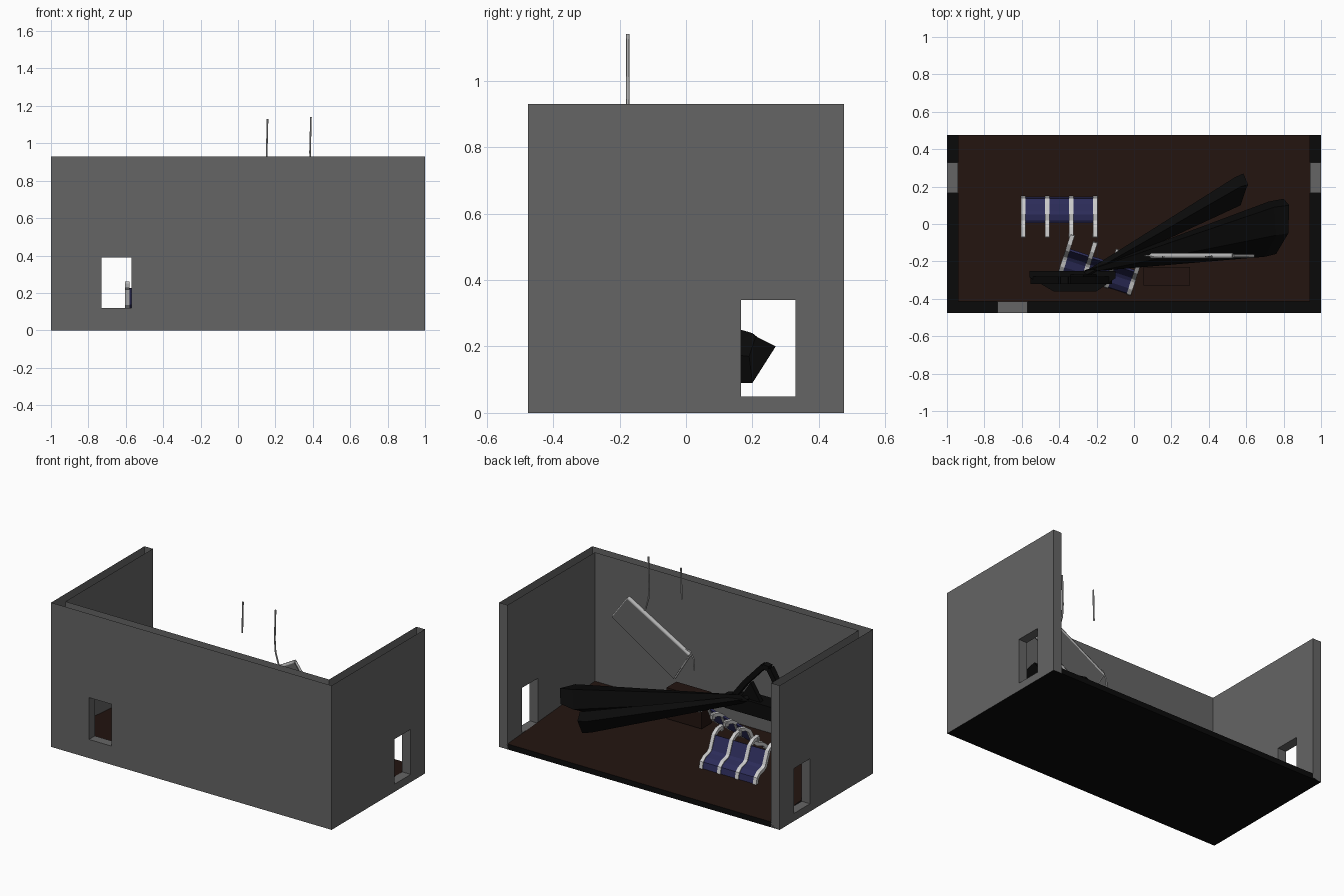
import bpy, bmesh
from math import radians, cos, sin
from mathutils import Vector, Matrix

if "Cube" in bpy.data.objects:
    bpy.data.objects.remove(bpy.data.objects["Cube"])


def mat(name, rgb):
    m = bpy.data.materials.new(name)
    m.diffuse_color = (*rgb, 1)
    m.use_nodes = True
    m.node_tree.nodes["Principled BSDF"].inputs["Base Color"].default_value = m.diffuse_color
    return m


GREY = mat("concrete", (.13, .13, .13))
BROWN = mat("dark_wood", (.016, .007, .005))
BLACK = mat("black_cloth", (.003, .003, .003))
BLUE = mat("seat_blue", (.025, .025, .10))
WHITE = mat("frame_white", (.7, .7, .68))
METAL = mat("metal", (.45, .45, .45))


def mesh(name, verts, faces, m=None, fix=True):
    me = bpy.data.meshes.new(name)
    me.from_pydata(verts, [], faces)
    ob = bpy.data.objects.new(name, me)
    bpy.context.collection.objects.link(ob)
    if m:
        me.materials.append(m)
    if fix:
        bm = bmesh.new()
        bm.from_mesh(me)
        bmesh.ops.recalc_face_normals(bm, faces=bm.faces)
        bm.to_mesh(me)
        bm.free()
    return ob


def loft(name, rings, m):
    n = len(rings[0])
    verts = [v for r in rings for v in r]
    faces = [(k*n + i, k*n + (i+1) % n, (k+1)*n + (i+1) % n, (k+1)*n + i)
             for k in range(len(rings) - 1) for i in range(n)]
    faces += [tuple(range(n)), tuple(range(len(verts) - n, len(verts)))]
    return mesh(name, verts, faces, m)


def box(name, x0, x1, y0, y1, z0, z1, m=None):
    ring = lambda z: [(x0, y0, z), (x1, y0, z), (x1, y1, z), (x0, y1, z)]
    return loft(name, [ring(z0), ring(z1)], m)


def tube(name, pts, r, m):
    cu = bpy.data.curves.new(name, 'CURVE')
    cu.dimensions = '3D'
    cu.bevel_depth, cu.bevel_resolution, cu.use_fill_caps = r, 1, True
    sp = cu.splines.new('POLY')
    sp.points.add(len(pts) - 1)
    for p, q in zip(sp.points, pts):
        p.co = (*q, 1)
    ob = bpy.data.objects.new(name, cu)
    bpy.context.collection.objects.link(ob)
    cu.materials.append(m)
    return ob


def strip(name, prof, t, x0, x1, m):
    """Thick ribbon following a (y, z) profile, spanning x0..x1."""
    P = [Vector(p) for p in prof]
    rings = []
    for i, p in enumerate(P):
        d = (P[min(i+1, len(P)-1)] - P[max(i-1, 0)]).normalized()
        o = Vector((-d.y, d.x)) * t / 2
        a, b = p + o, p - o
        rings.append([(x0, *a), (x1, *a), (x1, *b), (x0, *b)])
    return loft(name, rings, m)


# Three walls in a U, hollow and open at the top, with window openings
plan = [(-1, .475), (-1, -.475), (1, -.475), (1, .475),
        (.94, .475), (.94, -.415), (-.94, -.415), (-.94, .475)]
walls = loft("walls", [[(x, y, z) for x, y in plan] for z in (0, .93)], GREY)
cutters = [box("side_window_cutter", -1.2, 1.2, .165, .33, .05, .34),
           box("front_window_cutter", -.73, -.57, -.6, -.3, .12, .39)]
for c in cutters:
    c.hide_render = True
    md = walls.modifiers.new("window", 'BOOLEAN')
    md.object, md.operation, md.solver = c, 'DIFFERENCE', 'EXACT'
dg = bpy.context.evaluated_depsgraph_get()
cut = bpy.data.meshes.new_from_object(walls.evaluated_get(dg))
walls.modifiers.clear()
walls.data = cut
for c in cutters:
    bpy.data.objects.remove(c)
bm = bmesh.new()
bm.from_mesh(cut)
ends = [f for f in bm.faces if abs(f.normal.z) > .9
        and (f.calc_center_median().z > .92 or f.calc_center_median().z < .01)]
bmesh.ops.delete(bm, geom=ends, context='FACES')
bm.to_mesh(cut)
bm.free()

# Base and raked floor
mesh("base", [(-1, -.475, 0), (1, -.475, 0), (1, .475, 0), (-1, .475, 0),
              (.94, .475, .035), (-.94, .475, .035)],
     [(3, 2, 1, 0), (2, 3, 5, 4)], BLACK, False)
mesh("floor", [(-.94, -.415, .10), (.94, -.415, .10), (.94, .475, .035), (-.94, .475, .035)],
     [(0, 1, 2, 3)], BROWN, False)

# Two banks of three seats with four curved frames each
FRAME = [(-.175, .25), (-.125, .245), (-.095, .225), (-.06, .14),
         (-.04, .125), (0, .115), (.025, .095), (.035, .05)]


def seat_bank(name, loc, turn):
    parts = []
    for i in range(4):
        x = -.192 + i * .128
        parts.append(strip(f"{name}_frame_{i+1}", FRAME, .022, x-.012, x+.012, WHITE))
        parts.append(box(f"{name}_foot_{i+1}", x-.013, x+.013, -.178, -.155, .225, .25, METAL))
    for i in range(3):
        x = -.18 + i * .128
        parts.append(strip(f"{name}_back_{i+1}", FRAME[2:5], .012, x, x+.104, BLUE))
        parts.append(strip(f"{name}_seat_{i+1}", FRAME[4:], .012, x, x+.104, BLUE))
    M = Matrix.Translation(loc) @ Matrix.Rotation(radians(turn), 4, 'Z')
    for p in parts:
        p.matrix_world = M


seat_bank("upright_bank", (-.4, .105, 0), 0)
seat_bank("turned_bank", (-.2, -.285, .01), 162)

# Fallen black drapes tapering to one knot
loft("drape_rear", [
    [(-.27, -.26, .37), (-.25, -.27, .38), (-.23, -.27, .36), (-.25, -.26, .34)],
    [(.54, .25, .20), (.57, .20, .24), (.57, .10, .18), (.56, .16, .09)],
    [(.585, .27, .20), (.61, .21, .23), (.60, .19, .17), (.60, .20, .09)]], BLACK)
loft("drape_front", [
    [(-.27, -.25, .36), (-.22, -.24, .39), (-.19, -.25, .37), (-.18, -.25, .34), (-.22, -.25, .33)],
    [(.72, .12, .18), (.75, .09, .29), (.76, -.06, .26), (.70, -.175, .16), (.70, 0, .12)],
    [(.80, .135, .20), (.83, .10, .28), (.825, -.05, .25), (.76, -.16, .17), (.77, .03, .14)]], BLACK)

# Collapsed black rig: body and raised arm
rig = [(-.56, -.25), (-.56, -.285), (-.43, -.36), (-.2, -.36), (-.1, -.29), (-.1, -.25)]
loft("rig_body", [[(x, y, z) for x, y in rig] for z in (.27, .36)], BLACK)
arm = [(-.13, .33), (-.22, .45), (-.35, .59), (-.39, .585), (-.46, .47), (-.54, .33)]
for i, (a, b) in enumerate(zip(arm, arm[1:])):
    d = (Vector(b) - Vector(a)).normalized() * .016
    q = [(a[0]-d.y, a[1]+d.x), (a[0]+d.y, a[1]-d.x), (b[0]+d.y, b[1]-d.x), (b[0]-d.y, b[1]+d.x)]
    loft(f"rig_arm_{i+1}", [[(x, y, z) for x, z in q] for y in (-.32, -.28)], BLACK)
loft("rig_fin", [[(-.2, y, .36), (-.27, y, .47), (-.34, y, .36)] for y in (-.30, -.27)], BLACK)

# Low wooden stand
box("stand", .05, .30, -.33, -.23, .10, .30, BROWN)

# Tilted hanging panel with a raised rim
C = [(.53, .84), (.09, .59), (.20, .41), (.64, .69)]
loft("panel", [[(x, y, z) for x, z in C] for y in (-.183, -.160)], GREY)
for i in range(4):
    a, b = C[i], C[(i+1) % 4]
    tube(f"panel_rim_{i+1}", [(a[0], -.17, a[1]), (b[0], -.17, b[1])], .014 if i == 0 else .008, METAL)

# Hanging cables, one snapped
tube("long_cable", [(.39, -.175, 1.14), (.385, -.175, .95), (.39, -.175, .87),
                    (.41, -.175, .80), (.43, -.172, .77)], .005, METAL)
tube("snapped_cable_top", [(.158, -.175, 1.13), (.153, -.175, .93)], .005, METAL)
tube("snapped_cable_end", [(.13, -.17, .62), (.09, -.17, .615), (.065, -.17, .57),
                           (.06, -.17, .50)], .005, METAL)
